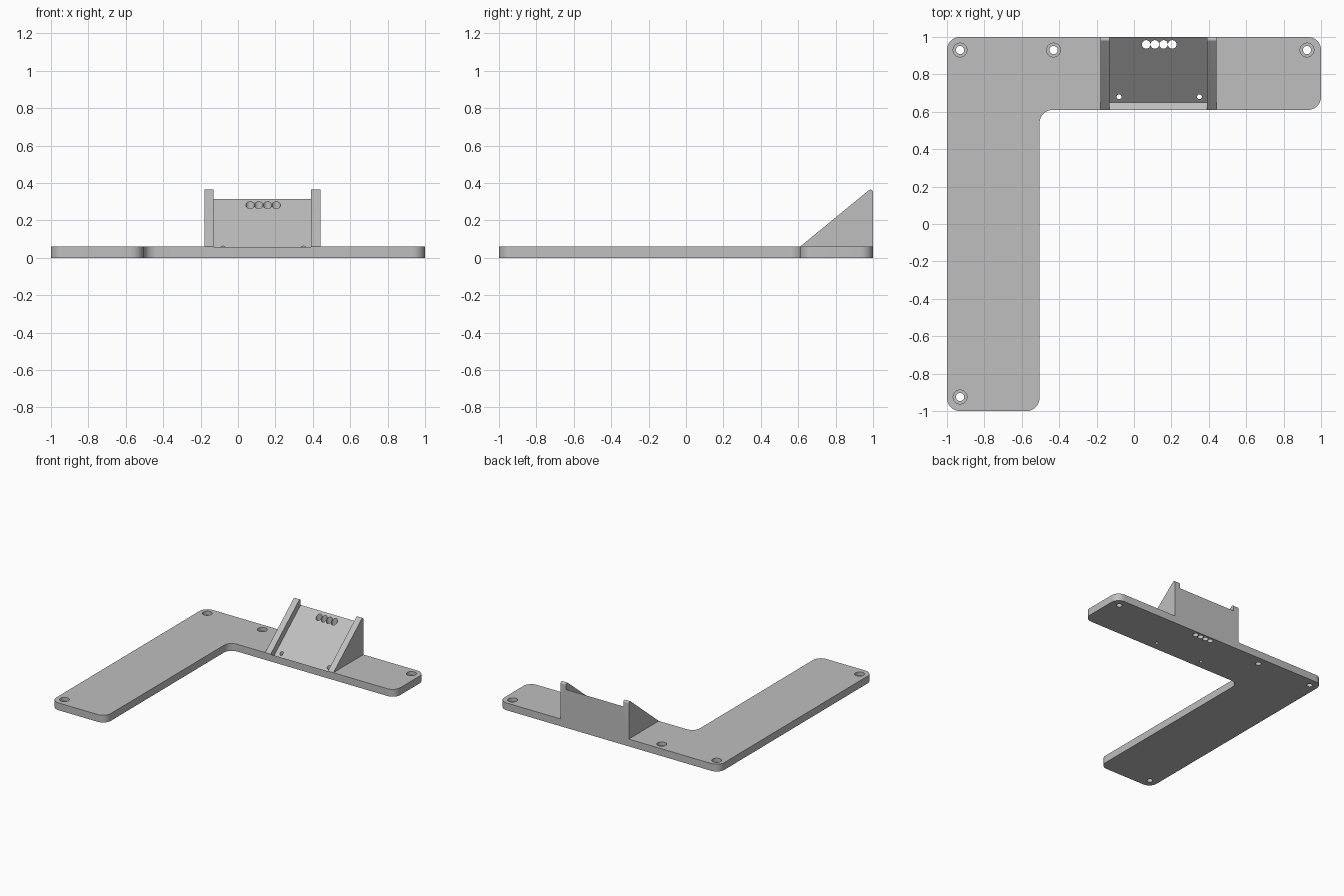
import bpy, bmesh, math
from mathutils import Vector, Matrix

cube = bpy.data.objects.get("Cube")
if cube:
    bpy.data.objects.remove(cube, do_unlink=True)

# One plain grey for the whole part
grey = bpy.data.materials.new("light grey")
grey.use_nodes = True
COLOUR = (0.52, 0.52, 0.52, 1)
grey.diffuse_color = COLOUR
grey.node_tree.nodes["Principled BSDF"].inputs["Base Color"].default_value = COLOUR


def rounded(corners, steps=10):
    """Outline from (u, v, radius) corners, each replaced by a fillet arc."""
    out = []
    for i, (u, v, r) in enumerate(corners):
        p = Vector((u, v))
        if r == 0:
            out.append(p)
            continue
        a = (Vector(corners[i - 1][:2]) - p).normalized()
        b = (Vector(corners[(i + 1) % len(corners)][:2]) - p).normalized()
        half = a.angle(b) / 2
        centre = p + (a + b).normalized() * r / math.sin(half)
        start = p + a * r / math.tan(half) - centre
        end = p + b * r / math.tan(half) - centre
        sweep = start.angle_signed(end)
        for k in range(steps + 1):
            out.append(centre + Matrix.Rotation(-sweep * k / steps, 2) @ start)
    return out


def prism(name, outline, low, high, along):
    """Extrude an outline along z (u, v = x, y) or along x (u, v = y, z)."""
    bm = bmesh.new()
    if along == "z":
        verts = [bm.verts.new((p.x, p.y, low)) for p in outline]
        move = (0, 0, high - low)
    else:
        verts = [bm.verts.new((low, p.x, p.y)) for p in outline]
        move = (high - low, 0, 0)
    face = bm.faces.new(verts)
    new = bmesh.ops.extrude_face_region(bm, geom=[face], use_keep_orig=True)["geom"]
    bmesh.ops.translate(bm, vec=move, verts=[g for g in new if isinstance(g, bmesh.types.BMVert)])
    bmesh.ops.recalc_face_normals(bm, faces=bm.faces)
    mesh = bpy.data.meshes.new(name)
    bm.to_mesh(mesh)
    bm.free()
    mesh.materials.append(grey)
    ob = bpy.data.objects.new(name, mesh)
    bpy.context.collection.objects.link(ob)
    return ob


def combine(target, other, operation):
    """Apply a boolean and discard the second body."""
    mod = target.modifiers.new(operation.lower(), "BOOLEAN")
    mod.operation, mod.solver, mod.object = operation, "EXACT", other
    bpy.context.view_layer.objects.active = target
    bpy.ops.object.modifier_apply(modifier=mod.name)
    bpy.data.objects.remove(other, do_unlink=True)


def drill(target, x, y, radius, low=-0.1, high=0.6, sides=32):
    ring = [Vector((x + radius * math.cos(math.tau * k / sides),
                    y + radius * math.sin(math.tau * k / sides))) for k in range(sides)]
    combine(target, prism("drill", ring, low, high, "z"), "DIFFERENCE")


# L-shaped base plate with filleted corners
R, TOP = 0.07, 0.06
bracket = prism("base_plate_with_holder", rounded([
    (-1, -1, R), (-0.505, -1, R), (-0.505, 0.61, R),
    (1, 0.61, R), (1, 1, R), (-1, 1, R)]), 0, TOP, "z")

# Sloped holder block with a rounded upper edge
wedge = prism("holder", rounded([
    (0.61, TOP, 0), (0.61, 0.02, 0), (1, 0.02, 0), (1, 0.38, 0.014)]), -0.18, 0.44, "x")
combine(bracket, wedge, "UNION")

# Tilted pocket between the two cheeks, sinking into the plate at its foot
pocket = prism("pocket", rounded([
    (0.65, 0.028, 0), (1.05, 0.356, 0), (1.05, 0.6, 0), (0.5, 0.6, 0), (0.5, 0.142, 0)]),
    -0.13, 0.39, "x")
combine(bracket, pocket, "DIFFERENCE")

# Counterbored mounting holes
for x, y in ((-0.93, 0.93), (-0.43, 0.93), (0.925, 0.93), (-0.93, -0.925)):
    drill(bracket, x, y, 0.037, low=0.03)
    drill(bracket, x, y, 0.022)

# Row of pin holes and two small screw holes in the ramp
for i in range(4):
    drill(bracket, 0.065 + 0.0465 * i, 0.96, 0.0228)
for x in (-0.08, 0.35):
    drill(bracket, x, 0.68, 0.013, sides=20)

bpy.ops.object.select_all(action="DESELECT")
bracket.select_set(True)
bpy.context.view_layer.objects.active = bracket
bpy.ops.object.shade_smooth_by_angle(angle=math.radians(30))
